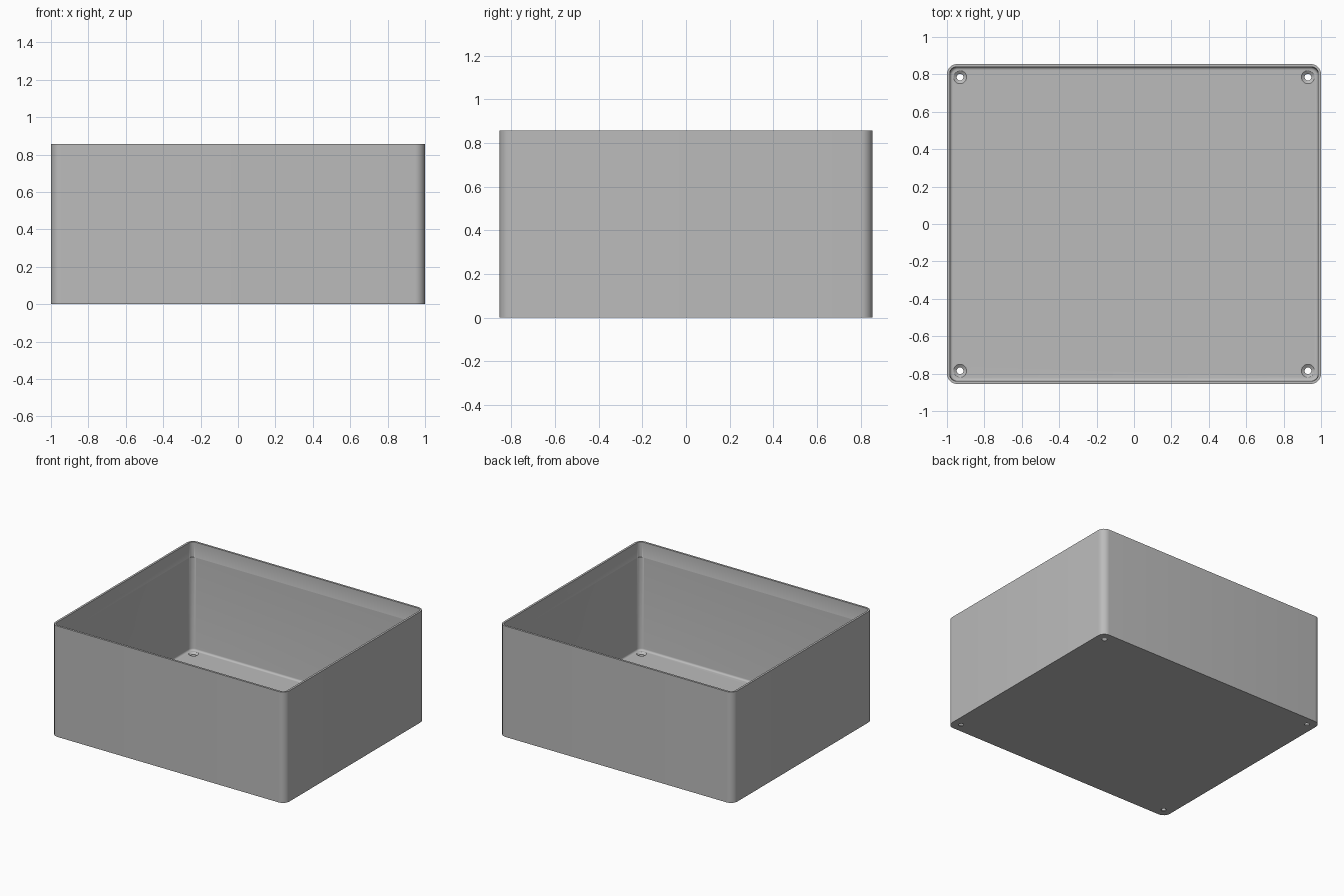
import bpy, bmesh
from math import sin, cos, pi, radians

old = bpy.data.objects.get("Cube")
if old:
    bpy.data.objects.remove(old, do_unlink=True)

HALF_X, HALF_Y, HEIGHT = 1.0, 0.855, 0.857
WALL, FLOOR, CORNER, FILLET = 0.016, 0.02, 0.055, 0.015
LEDGE_Z = 0.74


def rounded_ring(inset, radius, z, steps=8):
    """Rounded rectangle loop, anticlockwise from the +x +y corner."""
    pts = []
    for k, (sx, sy) in enumerate([(1, 1), (-1, 1), (-1, -1), (1, -1)]):
        cx = sx * (HALF_X - inset - radius)
        cy = sy * (HALF_Y - inset - radius)
        for i in range(steps + 1):
            a = (k + i / steps) * pi / 2
            pts.append((cx + radius * cos(a), cy + radius * sin(a), z))
    return pts


def circle_ring(x, y, radius, z, steps=32):
    return [(x + radius * cos(2 * pi * i / steps),
             y + radius * sin(2 * pi * i / steps), z) for i in range(steps)]


def loft(name, rings):
    """Closed solid through a series of loops, capped at both ends."""
    bm = bmesh.new()
    loops = [[bm.verts.new(p) for p in ring] for ring in rings]
    n = len(loops[0])
    for a, b in zip(loops, loops[1:]):
        for i in range(n):
            j = (i + 1) % n
            bm.faces.new((a[i], a[j], b[j], b[i]))
    bm.faces.new(loops[0][::-1])
    bm.faces.new(loops[-1])
    bmesh.ops.recalc_face_normals(bm, faces=bm.faces)
    mesh = bpy.data.meshes.new(name)
    bm.to_mesh(mesh)
    bm.free()
    obj = bpy.data.objects.new(name, mesh)
    bpy.context.collection.objects.link(obj)
    return obj


# Open box: outer wall, rim, inner wall with a corner ledge, floor fillet
inner_r = CORNER - WALL
rings = [
    rounded_ring(0, CORNER, 0),
    rounded_ring(0, CORNER, HEIGHT),
    rounded_ring(WALL, inner_r - 0.008, HEIGHT),
    rounded_ring(WALL, inner_r - 0.008, LEDGE_Z),
    rounded_ring(WALL, inner_r, LEDGE_Z - 0.002),
]
for i in range(6):
    a = i / 5 * pi / 2
    d = FILLET * (1 - cos(a))
    rings.append(rounded_ring(WALL + d, inner_r - d,
                              FLOOR + FILLET * (1 - sin(a))))
box = loft("open_box", rings)

# Countersunk screw holes in the four floor corners
cutters = []
for sx in (-1, 1):
    for sy in (-1, 1):
        x, y = sx * 0.93, sy * 0.785
        cutter = loft("hole_cutter", [
            circle_ring(x, y, r, z) for r, z in
            [(0.018, -0.02), (0.018, 0.008), (0.035, FLOOR), (0.035, 0.04)]])
        cutter.hide_render = True
        mod = box.modifiers.new("screw_hole", 'BOOLEAN')
        mod.operation = 'DIFFERENCE'
        mod.solver = 'EXACT'
        mod.object = cutter
        cutters.append(cutter)

bpy.context.view_layer.update()
graph = bpy.context.evaluated_depsgraph_get()
cut_mesh = bpy.data.meshes.new_from_object(box.evaluated_get(graph))
box.modifiers.clear()
box.data = cut_mesh
for cutter in cutters:
    bpy.data.objects.remove(cutter, do_unlink=True)

# Plain grey finish
grey = bpy.data.materials.new("plain_grey")
grey.use_nodes = True
color = (0.5, 0.5, 0.5, 1)
grey.diffuse_color = color
grey.node_tree.nodes["Principled BSDF"].inputs["Base Color"].default_value = color
box.data.materials.clear()
box.data.materials.append(grey)

bpy.ops.object.select_all(action='DESELECT')
box.select_set(True)
bpy.context.view_layer.objects.active = box
bpy.ops.object.shade_smooth_by_angle(angle=radians(30))
